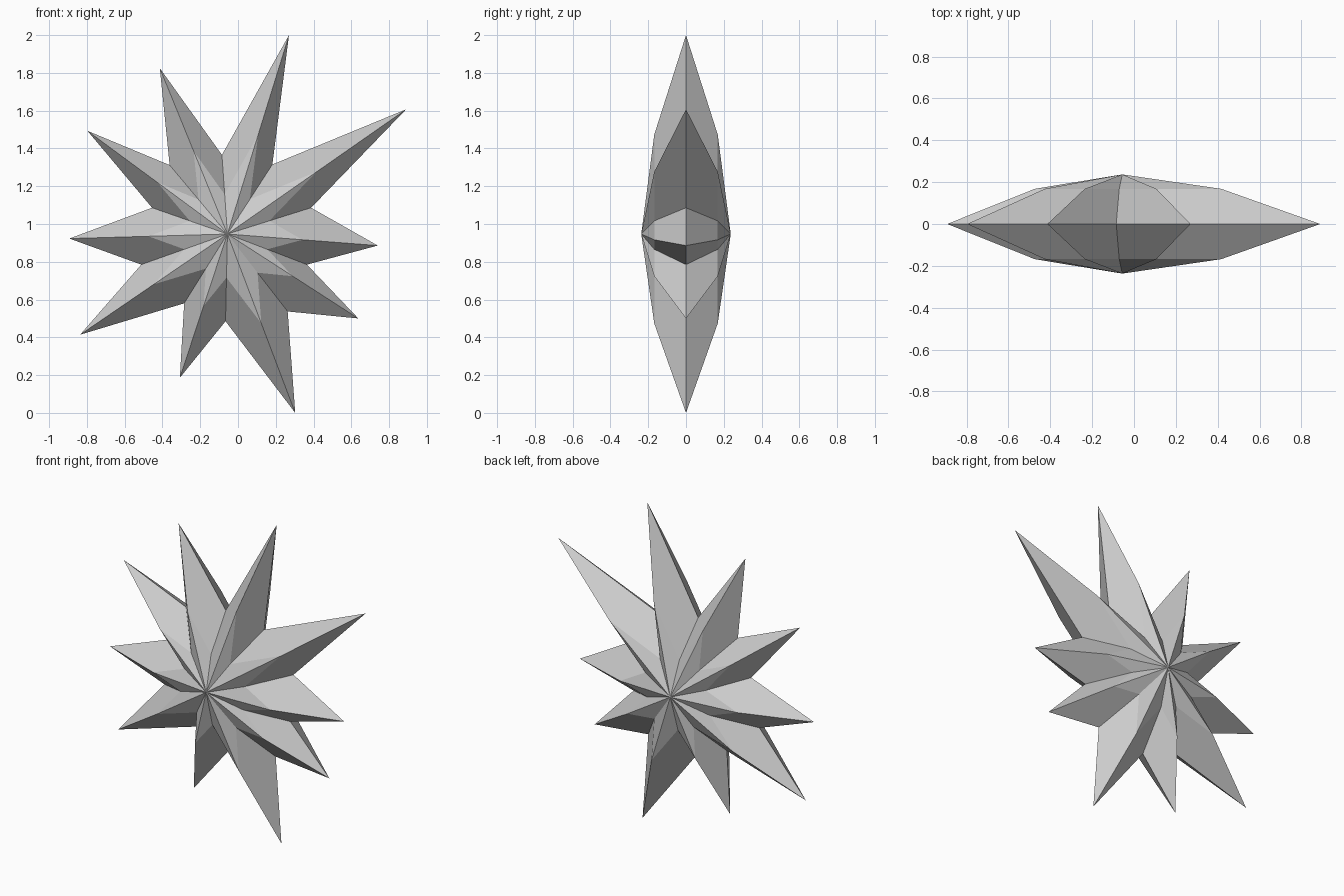
import bpy
import bmesh

cube = bpy.data.objects.get("Cube")
if cube:
    bpy.data.objects.remove(cube, do_unlink=True)

# Star outline in x, z: tips and valleys alternate clockwise from the top tip
CENTRE = (-0.056, 0.947)
TIPS = [(0.27, 2.0), (0.89, 1.607), (0.74, 0.886), (0.637, 0.5), (0.303, 0.0),
        (-0.308, 0.186), (-0.836, 0.414), (-0.893, 0.923), (-0.797, 1.493), (-0.414, 1.825)]
VALLEYS = [(0.182, 1.315), (0.387, 1.086), (0.365, 0.785), (0.263, 0.537), (-0.066, 0.485),
           (-0.285, 0.58), (-0.512, 0.785), (-0.455, 1.086), (-0.362, 1.312), (-0.085, 1.366)]
outline = [p for pair in zip(TIPS, VALLEYS) for p in pair]
DEPTH, SHOULDER = 0.237, 0.168

bm = bmesh.new()


def ring(scale, y):
    cx, cz = CENTRE
    return [bm.verts.new((cx + (x - cx) * scale, y, cz + (z - cz) * scale)) for x, z in outline]


# Shared rim, then a half-size shoulder ring and an apex on each side
rim = ring(1.0, 0.0)
count = len(rim)
for side in (-1, 1):
    shoulder = ring(0.5, side * SHOULDER)
    apex = bm.verts.new((CENTRE[0], side * DEPTH, CENTRE[1]))
    for i in range(count):
        j = (i + 1) % count
        bm.faces.new((rim[i], rim[j], shoulder[j], shoulder[i]))
        bm.faces.new((shoulder[i], shoulder[j], apex))
bmesh.ops.recalc_face_normals(bm, faces=bm.faces[:])

mesh = bpy.data.meshes.new("star_burst")
bm.to_mesh(mesh)
bm.free()
star = bpy.data.objects.new("star_burst", mesh)
bpy.context.collection.objects.link(star)

# Plain grey
grey = bpy.data.materials.new("light_grey")
grey.use_nodes = True
colour = (0.6, 0.6, 0.6, 1.0)
grey.diffuse_color = colour
grey.node_tree.nodes["Principled BSDF"].inputs["Base Color"].default_value = colour
mesh.materials.append(grey)
